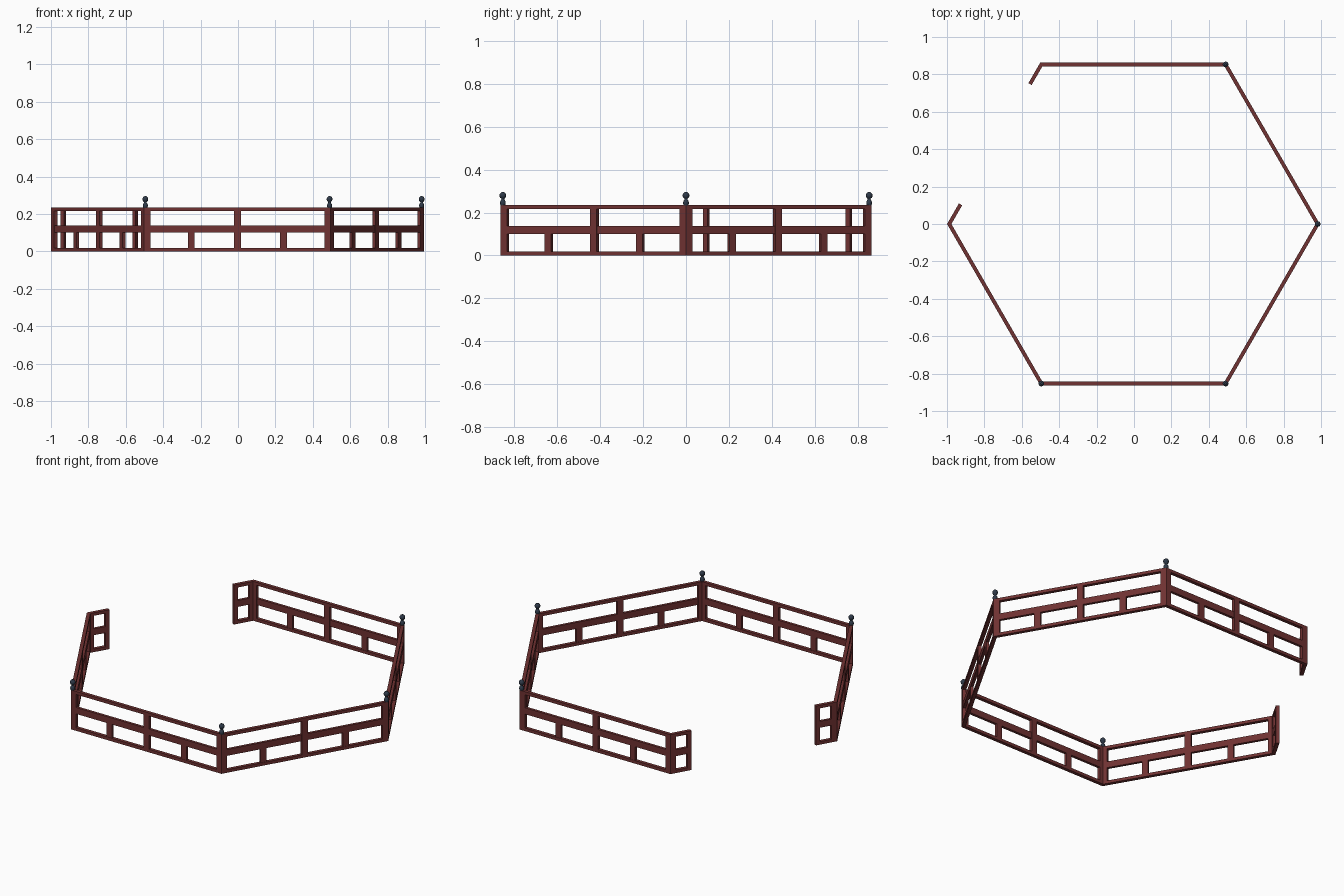
import bpy, bmesh, math
from mathutils import Vector

if "Cube" in bpy.data.objects:
    bpy.data.objects.remove(bpy.data.objects["Cube"])

CX = -0.003          # hexagon centre in x
A = 0.853            # apothem of the fence centre line
R = A / math.cos(math.pi / 6)
L = R                # side length of the hexagon


def material(name, col):
    m = bpy.data.materials.new(name)
    m.diffuse_color = (*col, 1)
    m.use_nodes = True
    m.node_tree.nodes["Principled BSDF"].inputs["Base Color"].default_value = m.diffuse_color
    return m


wood = material("red_wood", (0.162, 0.032, 0.032))
iron = material("blue_grey_iron", (0.028, 0.042, 0.066))


def corner(k):
    a = math.radians(60 * k)
    return Vector((CX + R * math.cos(a), R * math.sin(a), 0))


def finish(name, bm, mat):
    bmesh.ops.recalc_face_normals(bm, faces=bm.faces)
    me = bpy.data.meshes.new(name)
    bm.to_mesh(me)
    bm.free()
    me.materials.append(mat)
    ob = bpy.data.objects.new(name, me)
    bpy.context.collection.objects.link(ob)
    return ob


def bar(bm, k, s0, s1, z0, z1, th):
    """Bar on side k from s0 to s1 along it, mitred where it meets a corner."""
    p0, p1 = corner(k), corner(k + 1)
    d = (p1 - p0).normalized()
    n = Vector((d.y, -d.x, 0))
    pts = []
    for s, o in ((s0, -1), (s1, -1), (s1, 1), (s0, 1)):
        off = o * th / 2
        if s <= 0:
            s -= off * math.tan(math.pi / 6)
        elif s >= L:
            s += off * math.tan(math.pi / 6)
        pts.append(p0 + d * s + n * off)
    lo = [bm.verts.new(p + Vector((0, 0, z0))) for p in pts]
    hi = [bm.verts.new(p + Vector((0, 0, z1))) for p in pts]
    bm.faces.new(lo)
    bm.faces.new(hi)
    for i in range(4):
        j = (i + 1) % 4
        bm.faces.new((lo[i], lo[j], hi[j], hi[i]))


def rails(bm, k, s0, s1):
    bar(bm, k, s0, s1, 0.0, 0.018, 0.02)
    bar(bm, k, s0, s1, 0.1, 0.138, 0.016)
    bar(bm, k, s0, s1, 0.217, 0.235, 0.02)


def post(bm, k, s0, s1, z0=0.018, z1=0.217, th=0.02):
    bar(bm, k, s0, s1, z0, z1, th)


# Fence panels; side 2 (back left) is the open gateway with short stubs
E, W, STUB = 0.028, 0.036, 0.121
for k in range(6):
    bm = bmesh.new()
    post(bm, k, 0, E)
    post(bm, k, L - E, L)
    if k == 2:
        rails(bm, k, 0, STUB)
        rails(bm, k, L - STUB, L)
        post(bm, k, STUB - 0.024, STUB)
        post(bm, k, L - STUB, L - STUB + 0.024)
        finish("gateway_stubs", bm, wood)
        continue
    rails(bm, k, 0, L)
    post(bm, k, L / 2 - W / 2, L / 2 + W / 2)
    for f in (0.25, 0.75):
        post(bm, k, f * L - W / 2, f * L + W / 2, 0.018, 0.1, 0.016)
    finish(f"fence_panel_{k}", bm, wood)

# Corner finials: lathed double ball with a waist
profile = [(0.011, 0.233), (0.0135, 0.241), (0.0135, 0.248), (0.011, 0.255),
           (0.007, 0.26), (0.007, 0.264), (0.0125, 0.269), (0.0155, 0.276),
           (0.0155, 0.283), (0.011, 0.291), (0.005, 0.295)]
N = 12
for k in (0, 1, 4, 5):
    bm = bmesh.new()
    c = corner(k)
    rings = [[bm.verts.new((c.x + r * math.cos(2 * math.pi * i / N),
                            c.y + r * math.sin(2 * math.pi * i / N), z))
              for i in range(N)] for r, z in profile]
    for a, b in zip(rings, rings[1:]):
        for i in range(N):
            j = (i + 1) % N
            bm.faces.new((a[i], a[j], b[j], b[i]))
    bm.faces.new(rings[0])
    bm.faces.new(rings[-1])
    ob = finish(f"corner_finial_{k}", bm, iron)
    for p in ob.data.polygons:
        p.use_smooth = len(p.vertices) == 4
